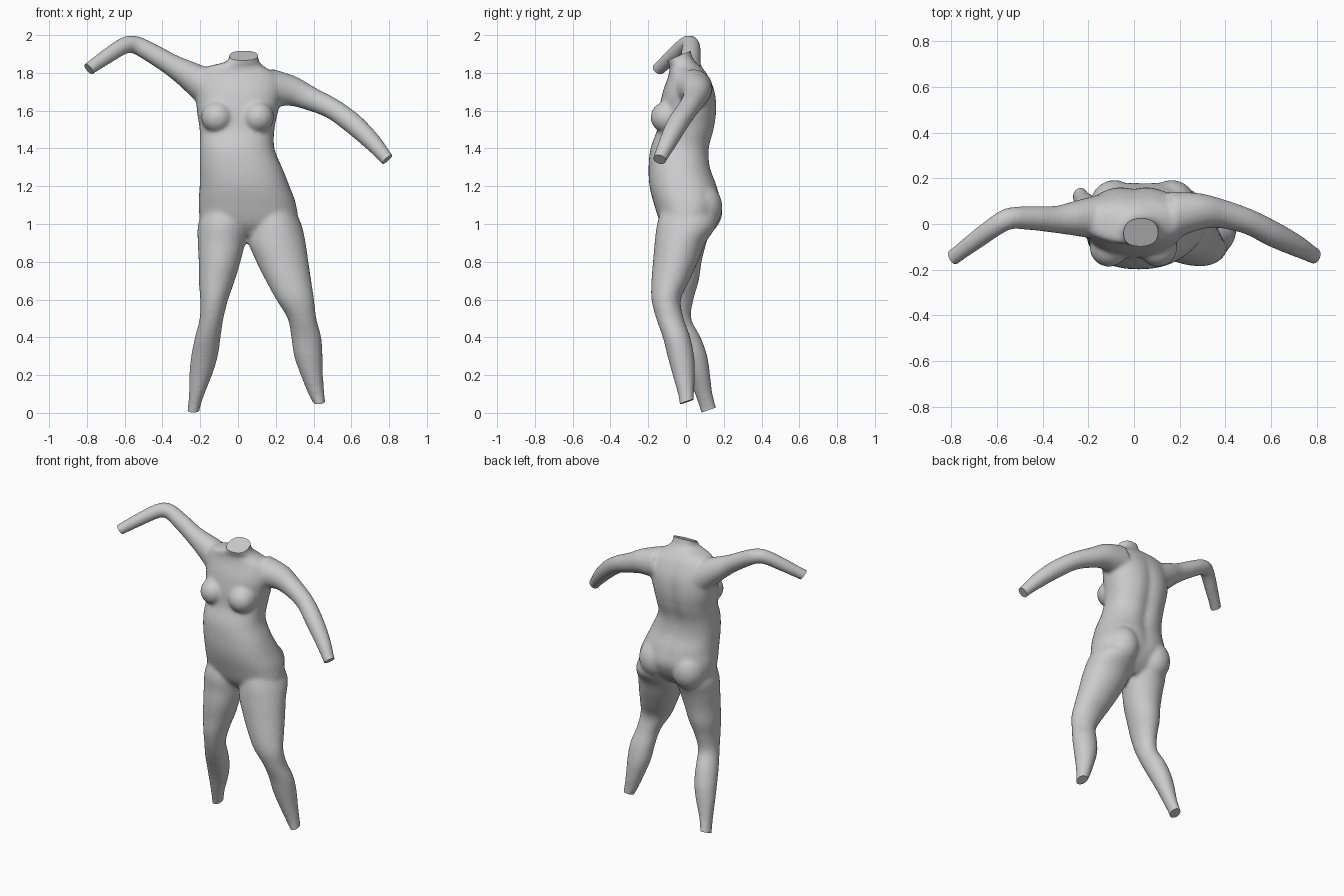
import bpy, bmesh, math
from mathutils import Vector

SEG = 40
PAD = 0.003  # makes up for shrinkage of the smoothing


def loft(name, rings):
    bm = bmesh.new()
    rows = [[bm.verts.new(p) for p in ring] for ring in rings]
    for a, b in zip(rows, rows[1:]):
        for i in range(SEG):
            j = (i + 1) % SEG
            bm.faces.new((a[i], a[j], b[j], b[i]))
    bm.faces.new(rows[0])
    bm.faces.new(rows[-1])
    bmesh.ops.recalc_face_normals(bm, faces=bm.faces)
    me = bpy.data.meshes.new(name)
    bm.to_mesh(me)
    bm.free()
    ob = bpy.data.objects.new(name, me)
    bpy.context.collection.objects.link(ob)
    return ob


def spline(rows, steps=5):
    # Catmull-Rom through rows of numbers
    out = []
    for i in range(len(rows) - 1):
        p0, p1 = rows[max(i - 1, 0)], rows[i]
        p2, p3 = rows[i + 1], rows[min(i + 2, len(rows) - 1)]
        for s in range(steps):
            t = s / steps
            out.append([0.5 * (2 * b + (c - a) * t + (2 * a - 5 * b + 4 * c - d) * t * t
                               + (3 * b - a - 3 * c + d) * t ** 3)
                        for a, b, c, d in zip(p0, p1, p2, p3)])
    out.append(list(rows[-1]))
    return out


def column(name, sections, power=2.0, groove=0.0):
    # sections: z, x min, x max, y min, y max
    rings = []
    for z, x0, x1, y0, y1 in spline(sections):
        cx, cy = (x0 + x1) / 2, (y0 + y1) / 2
        rx, ry = (x1 - x0) / 2 + PAD, (y1 - y0) / 2 + PAD
        g = groove * max(0, 1 - ((z - 1.42) / 0.4) ** 2)
        ring = []
        for k in range(SEG):
            a = 2 * math.pi * k / SEG
            c, s = math.cos(a), math.sin(a)
            x = rx * math.copysign(abs(c) ** (2 / power), c)
            y = ry * math.copysign(abs(s) ** (2 / power), s)
            if s > 0:
                y -= g * math.exp(-(x / 0.04) ** 2)
            ring.append((cx + x, cy + y, z))
        rings.append(ring)
    return loft(name, rings)


def tube(name, path):
    # path: x, y, z, radius
    pts = spline(path)
    rings = []
    for i, p in enumerate(pts):
        a, b = pts[max(i - 1, 0)], pts[min(i + 1, len(pts) - 1)]
        t = (Vector(b[:3]) - Vector(a[:3])).normalized()
        u = t.cross(Vector((0, 1, 0))).normalized()
        v = t.cross(u)
        rings.append([Vector(p[:3]) + (p[3] + PAD) * (u * math.cos(w) + v * math.sin(w))
                      for w in (2 * math.pi * k / SEG for k in range(SEG))])
    return loft(name, rings)


def blob(name, loc, size):
    bpy.ops.mesh.primitive_uv_sphere_add(segments=32, ring_count=16, radius=1, location=loc)
    ob = bpy.context.object
    ob.name = name
    ob.scale = size
    return ob


# Torso and neck
parts = [column("torso", [
    (0.94, -0.02, 0.14, -0.08, 0.07),
    (1.00, -0.18, 0.30, -0.13, 0.13),
    (1.10, -0.205, 0.305, -0.165, 0.18),
    (1.20, -0.20, 0.27, -0.19, 0.165),
    (1.30, -0.20, 0.23, -0.195, 0.13),
    (1.40, -0.20, 0.19, -0.185, 0.125),
    (1.50, -0.20, 0.19, -0.15, 0.15),
    (1.60, -0.215, 0.21, -0.14, 0.163),
    (1.70, -0.22, 0.23, -0.12, 0.153),
    (1.785, -0.22, 0.21, -0.09, 0.115),
    (1.83, -0.17, 0.14, -0.085, 0.08),
    (1.86, -0.06, 0.11, -0.095, 0.045),
    (1.90, -0.042, 0.103, -0.10, 0.025),
    (1.98, -0.042, 0.105, -0.115, 0.015)], power=2.3, groove=0.018)]

# Bust and seat
for x in (-0.11, 0.105):
    parts.append(blob("bust", (x, -0.10, 1.565), (0.085, 0.088, 0.085)))
for x, z in ((-0.085, 1.07), (0.165, 1.09)):
    parts.append(blob("seat", (x, 0.075, z), (0.11, 0.118, 0.13)))

# Legs
parts.append(column("rear_leg", [
    (1.10, -0.17, 0.03, -0.12, 0.12),
    (1.00, -0.208, 0.05, -0.15, 0.14),
    (0.90, -0.21, 0.035, -0.15, 0.105),
    (0.80, -0.205, 0.01, -0.155, 0.08),
    (0.70, -0.205, -0.02, -0.15, 0.065),
    (0.60, -0.197, -0.055, -0.145, 0.037),
    (0.50, -0.20, -0.08, -0.12, 0.025),
    (0.40, -0.225, -0.095, -0.08, 0.075),
    (0.30, -0.245, -0.11, -0.03, 0.11),
    (0.20, -0.255, -0.14, 0.015, 0.125),
    (0.10, -0.257, -0.18, 0.05, 0.138),
    (0.01, -0.265, -0.207, 0.08, 0.163),
    (-0.08, -0.275, -0.21, 0.10, 0.19)]))
parts.append(column("front_leg", [
    (1.10, 0.08, 0.28, -0.12, 0.13),
    (1.00, 0.06, 0.332, -0.15, 0.16),
    (0.90, 0.06, 0.355, -0.163, 0.10),
    (0.80, 0.10, 0.37, -0.172, 0.06),
    (0.70, 0.15, 0.385, -0.18, 0.015),
    (0.60, 0.205, 0.40, -0.18, -0.03),
    (0.50, 0.265, 0.412, -0.155, -0.015),
    (0.40, 0.285, 0.438, -0.12, 0.02),
    (0.30, 0.30, 0.445, -0.095, 0.04),
    (0.20, 0.335, 0.447, -0.068, 0.043),
    (0.10, 0.375, 0.455, -0.04, 0.04),
    (0.04, 0.405, 0.462, -0.03, 0.042),
    (-0.04, 0.42, 0.47, -0.015, 0.05)]))

# Arms
parts.append(tube("raised_arm", [
    (-0.13, 0.03, 1.70, 0.10), (-0.24, 0.025, 1.775, 0.077),
    (-0.34, 0.02, 1.835, 0.057), (-0.44, 0.025, 1.895, 0.05),
    (-0.54, 0.025, 1.947, 0.045), (-0.60, -0.005, 1.945, 0.042),
    (-0.69, -0.07, 1.89, 0.038), (-0.79, -0.145, 1.82, 0.032),
    (-0.86, -0.20, 1.77, 0.034)]))
parts.append(tube("lowered_arm", [
    (0.17, 0.04, 1.72, 0.10), (0.28, 0.055, 1.705, 0.078),
    (0.38, 0.045, 1.665, 0.061), (0.50, 0.01, 1.61, 0.053),
    (0.61, -0.045, 1.53, 0.053), (0.71, -0.095, 1.435, 0.045),
    (0.79, -0.14, 1.342, 0.033), (0.85, -0.17, 1.27, 0.034)]))

# Fuse everything into one smooth skin
bpy.ops.object.select_all(action='DESELECT')
for ob in parts:
    ob.select_set(True)
bpy.context.view_layer.objects.active = parts[0]
bpy.ops.object.join()
body = bpy.context.object
body.name = body.data.name = "body"
remesh = body.modifiers.new("fuse", 'REMESH')
remesh.mode = 'VOXEL'
remesh.voxel_size = 0.011
soft = body.modifiers.new("soften", 'SMOOTH')
soft.factor = 0.5
soft.iterations = 9
bpy.ops.object.convert(target='MESH')
body = bpy.context.object

# Flat cuts at neck, wrists and ankles: point, outward normal
cuts = [((0.03, -0.04, 1.89), (0, -0.42, 1)),
        ((-0.79, -0.145, 1.82), (-0.75, -0.4, -0.6)),
        ((0.79, -0.14, 1.342), (0.65, -0.25, -0.7)),
        ((-0.236, 0.12, 0.015), (0, 0.35, -1)),
        ((0.434, 0.006, 0.06), (0.1, 0.35, -1))]
bm = bmesh.new()
bm.from_mesh(body.data)
for co, no in cuts:
    co, no = Vector(co), Vector(no).normalized()
    faces = [f for f in bm.faces if (f.calc_center_median() - co).length < 0.16]
    geom = list({e for f in faces for e in f.edges} | {v for f in faces for v in f.verts}) + faces
    bmesh.ops.bisect_plane(bm, geom=geom, plane_co=co, plane_no=no, clear_outer=True)
    rim = [e for e in bm.edges if e.is_boundary]
    bmesh.ops.holes_fill(bm, edges=rim, sides=0)
bmesh.ops.recalc_face_normals(bm, faces=bm.faces)
bm.to_mesh(body.data)
bm.free()
bpy.ops.object.shade_smooth_by_angle(angle=math.radians(45))
